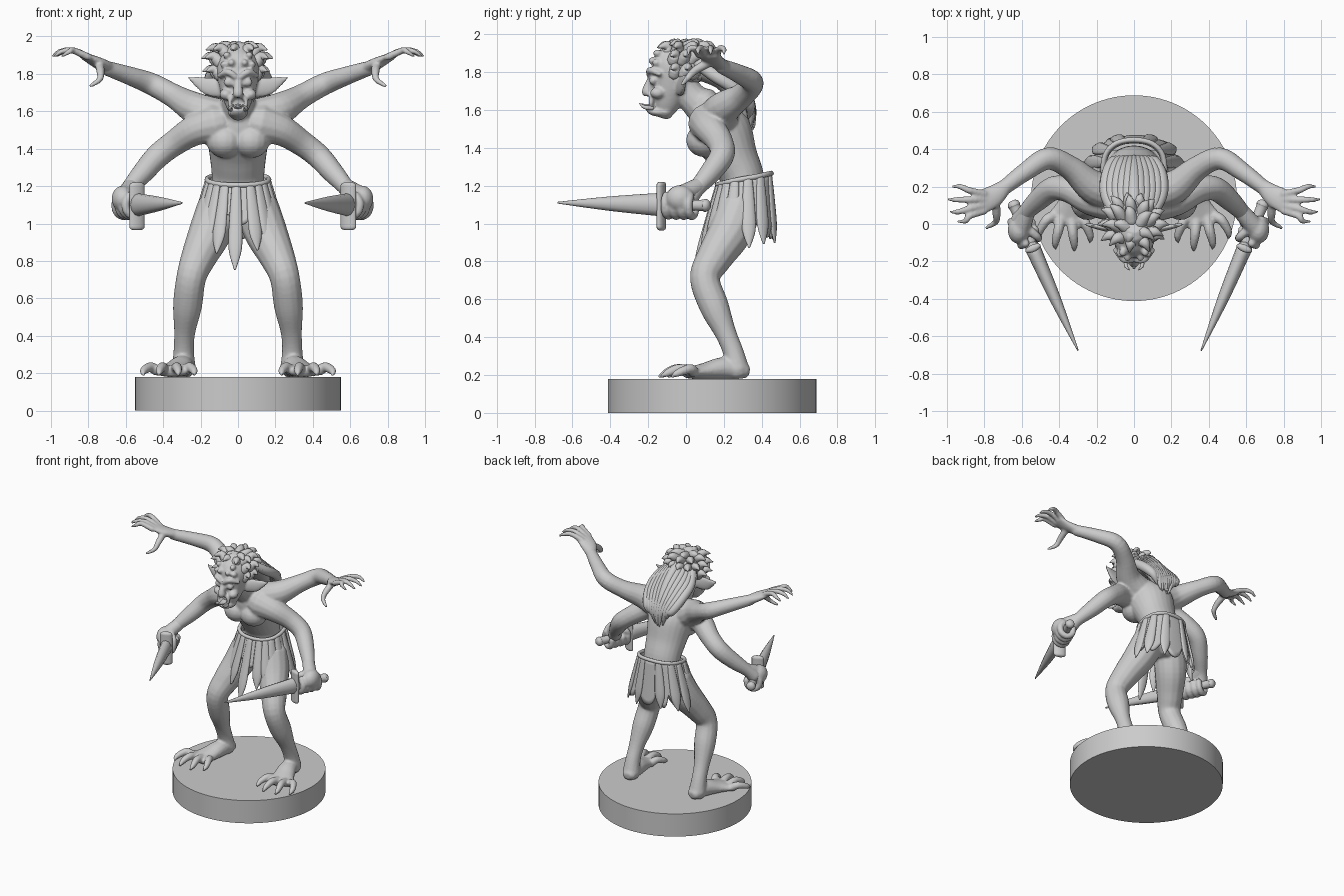
import bpy, bmesh, math, random
from mathutils import Vector, Matrix

random.seed(4)
cube = bpy.data.objects.get("Cube")
if cube:
    bpy.data.objects.remove(cube)

grey = bpy.data.materials.new("sculpt_grey")
grey.use_nodes = True
COLOUR = (0.6, 0.6, 0.6, 1)
grey.diffuse_color = COLOUR
grey.node_tree.nodes["Principled BSDF"].inputs["Base Color"].default_value = COLOUR


def finish(name, bm):
    """Turn a bmesh into a smooth grey object."""
    bmesh.ops.recalc_face_normals(bm, faces=bm.faces)
    mesh = bpy.data.meshes.new(name)
    bm.to_mesh(mesh)
    bm.free()
    mesh.materials.append(grey)
    for p in mesh.polygons:
        p.use_smooth = True
    obj = bpy.data.objects.new(name, mesh)
    bpy.context.collection.objects.link(obj)
    return obj


def spline(pts, steps):
    """Catmull-Rom samples through points of any dimension."""
    ext = [pts[0]] + pts + [pts[-1]]
    out = []
    for i in range(len(pts) - 1):
        for k in range(steps):
            t = k / steps
            out.append([0.5 * (2 * b + (c - a) * t + (2 * a - 5 * b + 4 * c - d) * t * t
                               + (3 * b - a - 3 * c + d) * t ** 3)
                        for a, b, c, d in zip(*ext[i:i + 4])])
    return out + [list(pts[-1])]


def tube(name, pts, n=(0, 1, 0), sides=14, steps=5):
    """Rounded limb through (x, y, z, radius[, radius along n])."""
    path = spline([tuple(p) if len(p) == 5 else (*p, p[3]) for p in pts], steps)
    pos = [Vector(p[:3]) for p in path]
    rows = []
    last = len(path) - 1
    for i, p in enumerate(path):
        t = (pos[min(i + 1, last)] - pos[max(i - 1, 0)]).normalized()
        caps = (0.5, 0.85) if i == 0 else (0.85, 0.5) if i == last else ()
        sign = -1 if i == 0 else 1
        extra = [(c, sign * min(p[3:]) * math.sqrt(1 - c * c) * 0.9) for c in caps]
        rows += (extra + [(1, 0)] if i == 0 else [(1, 0)] + extra) and [
            (pos[i] + t * off, t, p[3] * c, p[4] * c)
            for c, off in (extra + [(1, 0)] if i == 0 else [(1, 0)] + extra)]
    bm = bmesh.new()
    rings = []
    for c, t, ru, rn in rows:
        v = Vector(n)
        v = (v - t * v.dot(t)).normalized()
        u = t.cross(v)
        rings.append([bm.verts.new(c + u * ru * math.cos(a) + v * rn * math.sin(a))
                      for a in (math.tau * k / sides for k in range(sides))])
    for r, q in zip(rings, rings[1:]):
        for k in range(sides):
            j = (k + 1) % sides
            bm.faces.new((r[k], r[j], q[j], q[k]))
    bm.faces.new(rings[0])
    bm.faces.new(rings[-1])
    return finish(name, bm)


def ball(name, c, r):
    bm = bmesh.new()
    bmesh.ops.create_uvsphere(bm, u_segments=16, v_segments=10, radius=1,
                              matrix=Matrix.Translation(c) @ Matrix.Diagonal((*r, 1)))
    return finish(name, bm)


def flip(s, pts):
    return [(s * p[0], *p[1:]) for p in pts]


def fuse(name, parts, voxel):
    """Merge overlapping parts into one continuous skin."""
    bpy.ops.object.select_all(action='DESELECT')
    for o in parts:
        o.select_set(True)
    bpy.context.view_layer.objects.active = parts[0]
    bpy.ops.object.join()
    obj = parts[0]
    obj.name = name
    m = obj.modifiers.new("skin", 'REMESH')
    m.mode, m.voxel_size, m.use_smooth_shade = 'VOXEL', voxel, True
    m = obj.modifiers.new("soften", 'SMOOTH')
    m.factor, m.iterations = 0.5, 4


# Round stand
bm = bmesh.new()
bmesh.ops.create_cone(bm, cap_ends=True, segments=96, radius1=0.55, radius2=0.55, depth=0.18,
                      matrix=Matrix.Translation((0, 0.138, 0.09)))
stand = finish("stand", bm)
bpy.context.view_layer.objects.active = stand
stand.select_set(True)
bpy.ops.object.shade_smooth_by_angle()

# Torso and neck
skin = [tube("torso", [(0, .3, 1.08, .15, .12), (0, .3, 1.23, .14, .115), (0, .25, 1.35, .15, .13),
                       (0, .19, 1.48, .17, .16), (0, .14, 1.57, .18, .13), (0, .1, 1.64, .1, .08)], sides=24),
        tube("neck", [(0, .12, 1.58, .1), (0, .02, 1.68, .08), (0, -.03, 1.76, .08)])]

for s in (-1, 1):
    skin.append(ball("chest", (s * .07, .1, 1.44), (.1, .1, .09)))
    # Raised upper arm with an open hand
    skin.append(tube("raised_arm", flip(s, [
        (.1, .17, 1.56, .11), (.22, .2, 1.61, .09), (.34, .3, 1.68, .065), (.46, .35, 1.745, .06),
        (.58, .28, 1.79, .05), (.7, .19, 1.83, .04)]), n=(0, 0, 1)))
    skin.append(tube("raised_palm", flip(s, [(.69, .2, 1.83, .04, .035), (.75, .15, 1.86, .06, .03),
                                             (.81, .12, 1.89, .065, .02)]), n=(0, 0, 1)))
    for y, x, ty in ((.16, .97, .2), (.13, .99, .13), (.1, .98, .065), (.07, .94, .015)):
        skin.append(tube("raised_finger", flip(s, [(.8, y, 1.89, .02), (.88, (y + ty) / 2, 1.925, .018),
                                                   (x - .04, ty, 1.92, .015), (x, ty, 1.895, .008)]), n=(0, 0, 1)))
    skin.append(tube("raised_thumb", flip(s, [(.74, .12, 1.85, .025), (.735, .05, 1.81, .022),
                                              (.74, .01, 1.77, .017), (.79, -.02, 1.735, .01)])))
    # Lowered arm
    skin.append(tube("lowered_arm", flip(s, [
        (.12, .12, 1.53, .11), (.23, .13, 1.5, .085), (.34, .18, 1.43, .07), (.43, .19, 1.36, .066),
        (.51, .13, 1.27, .058), (.58, .06, 1.19, .045), (.61, .02, 1.14, .05)]), n=(0, 1, .3)))
    # Leg and foot
    skin.append(tube("leg", flip(s, [
        (.1, .28, 1.08, .12), (.15, .23, .95, .115), (.21, .15, .82, .095), (.25, .1, .71, .08),
        (.27, .15, .56, .078), (.285, .21, .42, .057), (.29, .25, .32, .055), (.29, .27, .23, .065)])))
    skin.append(tube("foot", flip(s, [(.285, .3, .225, .055, .045), (.3, .2, .235, .065, .06),
                                      (.33, .1, .22, .08, .045), (.36, .02, .21, .105, .03)]), n=(0, 0, 1)))
    for x, tx, ty in ((.28, .235, -.08), (.335, .32, -.125), (.39, .42, -.115), (.435, .505, -.06)):
        skin.append(tube("toe", flip(s, [(x, .04, .215, .03), ((x + tx) / 2, ty + .08, .232, .027),
                                         (tx, ty + .02, .212, .021), (tx, ty - .015, .192, .009)]), n=(0, 0, 1)))
    # Ear, eye socket ridge, cheek and forehead bumps
    skin.append(tube("ear", flip(s, [(.09, -.03, 1.72, .05, .025), (.16, -.02, 1.735, .05, .018),
                                     (.22, -.01, 1.76, .028, .012), (.265, 0, 1.78, .006)]), steps=4))
    skin.append(tube("brow", flip(s, [(.015, -.195, 1.785, .016), (.055, -.19, 1.81, .018),
                                      (.1, -.14, 1.79, .014)]), n=(0, 0, 1)))
    skin.append(ball("eye", (s * .05, -.172, 1.755), (.028, .024, .024)))
    skin.append(ball("cheek", (s * .065, -.15, 1.69), (.035, .04, .03)))
    for x, y, z in ((.035, -.175, 1.86), (.06, -.15, 1.9), (.075, -.155, 1.85)):
        skin.append(ball("forehead_bump", (s * x, y, z), (.02, .025, .02)))

# Head, nose and open mouth
skin += [tube("skull", [(0, -.115, 1.59, .045, .05), (0, -.1, 1.64, .07, .075), (0, -.075, 1.73, .1, .105),
                        (0, -.055, 1.83, .115, .125), (0, -.03, 1.89, .09, .1)], sides=24),
         tube("nose", [(0, -.175, 1.78, .018), (0, -.2, 1.725, .024), (0, -.205, 1.695, .03)]),
         tube("jaw", [(0, -.1, 1.59, .055, .03), (0, -.17, 1.59, .045, .022),
                      (0, -.2, 1.605, .03, .015)], n=(0, 0, 1))]
lip = [(.045 * math.sin(a), -.185, 1.645 + .04 * math.cos(a), .012)
       for a in (math.tau * k / 8 for k in range(9))]
skin.append(tube("lips", lip))
fuse("body", skin, 0.0085)
tube("tongue", [(0, -.15, 1.63, .025, .012), (0, -.2, 1.622, .022, .01), (0, -.235, 1.628, .01, .006)], n=(0, 0, 1))
for s in (-1, 1):
    tube("tusk", flip(s, [(.035, -.18, 1.61, .012), (.045, -.22, 1.615, .01), (.025, -.245, 1.635, .003)]))

# Hair: short tufts around the crown
for row, (height, reach, count) in enumerate(((1.79, .1, 9), (1.86, .105, 10), (1.905, .08, 9), (1.93, .04, 5))):
    for k in range(count):
        a = math.radians(-25 + 230 * k / (count - 1)) if row < 2 else math.tau * (k + .5) / count
        d = Vector((math.cos(a), math.sin(a), 0))
        p = Vector((0, -.02, height)) + d * reach
        w = random.uniform(.75, 1.1)
        rise = Vector((0, .02, .035 * (1 if row < 3 else .6)))
        q, e = p + d * .04 * w + rise, p + d * .085 * w + rise * .7
        tube("hair_tuft", [(*p, .036), (*q, .027), (*e, .004)], n=(.1, .2, 1), sides=8, steps=4)
ball("hair_cap", (0, .005, 1.84), (.13, .125, .11))

# Long mane falling down the back
for k in range(11):
    f = k / 5 - 1
    drop = random.uniform(-.04, .05) + .09 * abs(f)
    tube("mane_strand", [(f * .07, .02, 1.91 - .03 * abs(f), .03), (f * .14, .14, 1.87 - .08 * abs(f), .036),
                         (f * .145, .25, 1.77 - .05 * abs(f), .036), (f * .105, .335, 1.63, .032),
                         (f * .06, .36 - .03 * abs(f), 1.47 + drop, .005)], n=(1, 0, .2), sides=8)
tube("mane_core", [(0, .06, 1.83, .1, .07), (0, .2, 1.76, .11, .06), (0, .29, 1.62, .08, .04),
                   (0, .32, 1.53, .03, .02)], n=(0, 1, 1))


# Ragged skirt: flared cloth with a torn hem
def skirt_point(a, t):
    back = math.sin(a) > 0
    rx, ry = .165 + .09 * t, (.15 + .025 * t if back else .135 + .09 * t)
    x, y = (math.copysign(abs(v) ** .85, v) for v in (math.cos(a), math.sin(a)))
    return Vector((rx * x, .3 + ry * y, 1.235 + .03 * math.sin(a) - .33 * t))


bm = bmesh.new()
around, down = 120, 9
grid = []
for k in range(around):
    a = math.tau * k / around
    torn = abs(math.sin(a * 5.5 + .6 * math.sin(a * 3)))
    length = (.8 + .2 * math.sin(a)) * (.72 + .34 * torn)
    grid.append([bm.verts.new(skirt_point(a, length * j / down)) for j in range(down + 1)])
for r, q in zip(grid, grid[1:] + grid[:1]):
    for j in range(down):
        bm.faces.new((r[j], q[j], q[j + 1], r[j + 1]))
skirt = finish("skirt", bm)
skirt.modifiers.new("thickness", 'SOLIDIFY').thickness = 0.02

# Hanging cloth strips, by angle in degrees and length
strips = [(-92, 1.36), (-70, 1.05), (-112, 1.1), (-52, 1.0), (-130, 1.05), (-35, 1.1), (-146, 1.1),
          (-15, 1.02), (-165, 1.0), (8, 1.1), (172, 1.1), (35, 1.08), (145, 1.05), (70, 1.1), (110, 1.05)]
for deg, length in strips:
    a = math.radians(deg)
    out = Vector((math.cos(a), math.sin(a), 0))
    tube("skirt_strip", [(*skirt_point(a, t * length), w, h) for t, w, h in
                         ((.03, .024, .01), (.4, .034, .014), (.75, .036, .015), (1, .006, .005))],
         n=out, sides=10)
belt = [(*skirt_point(math.tau * k / 16, 0), .014) for k in range(17)]
tube("waistband", belt, n=(0, 0, 1), sides=8, steps=3)

# Daggers and gripping fists
for side, base, tip in (("right", (-.54, -.13, 1.1), (-.3, -.675, 1.11)), ("left", (.59, -.13, 1.1), (.36, -.675, 1.11))):
    s = -1 if side == "right" else 1
    b, e = Vector(base), Vector(tip)
    axis = (e - b).normalized()
    tube(side + "_blade", [(*b, .042, .062), (*b.lerp(e, .5), .03, .038), (*e, .004, .005)], n=(0, 0, 1), sides=12)
    tube(side + "_guard", [(*(b + Vector((0, 0, z))), .045, .02) for z in (-.12, -.06, 0, .06, .105)], n=axis)
    tube(side + "_handle", [(*(b - axis * d), r) for d, r in ((0, .03), (.12, .028), (.23, .03), (.25, .035))],
         n=(0, 0, 1))
    lateral = axis.cross(Vector((0, 0, 1))) * s
    if lateral.x * s < 0:
        lateral = -lateral
    c = b - axis * .12
    grip = [ball("palm", c + lateral * .03 + Vector((0, 0, .035)), (.06, .075, .07)),
            tube("wrist", [(s * .57, .07, 1.2, .045), (*(c + lateral * .02 + Vector((0, 0, .05))), .052)])]
    for k in range(4):
        f = b - axis * (.04 + .045 * k)
        arc = [(*(f + lateral * .05 * math.cos(h) + Vector((0, 0, .058 * math.sin(h)))), .023)
               for h in (math.radians(v) for v in (60, 10, -40, -90, -140, -190))]
        grip.append(tube("finger", arc, n=axis, sides=10))
    grip.append(tube("thumb", [(*(c - lateral * .01 + Vector((0, 0, .06))), .026),
                               (*(b - axis * .05 - lateral * .045 + Vector((0, 0, .045))), .022),
                               (*(b - axis * .03 - lateral * .05), .014)]))
    fuse(side + "_fist", grip, 0.0085)
